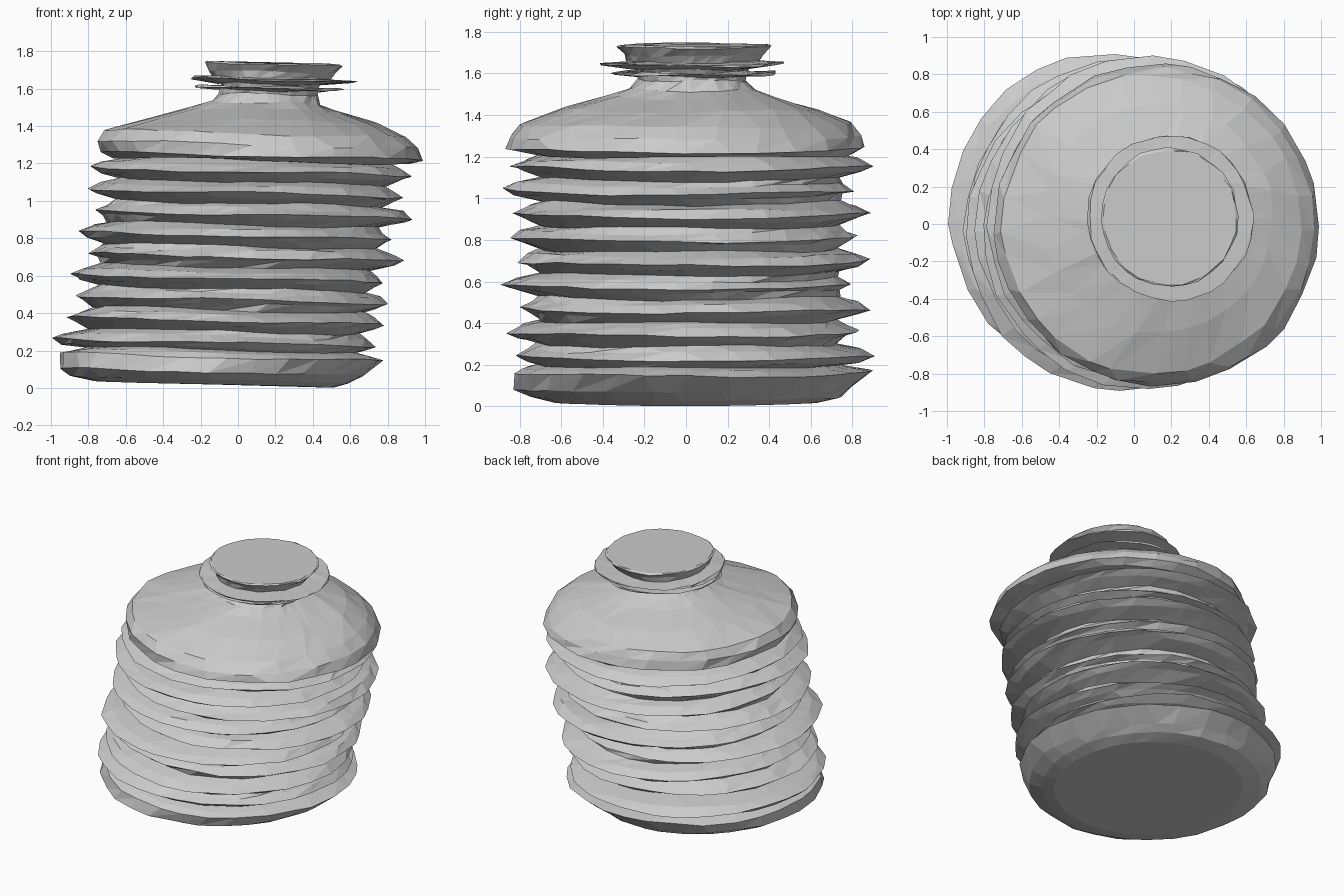
import bpy, bmesh, math, random

if "Cube" in bpy.data.objects:
    bpy.data.objects.remove(bpy.data.objects["Cube"])

random.seed(7)
SIDES = 28

grey = bpy.data.materials.new("light_grey")
grey.use_nodes = True
grey.diffuse_color = (0.6, 0.6, 0.6, 1)
grey.node_tree.nodes["Principled BSDF"].inputs["Base Color"].default_value = (0.6, 0.6, 0.6, 1)


def uneven_ring(rough, r, z, dx=0, dy=0):
    """Points of one wobbly ring, set off by dx, dy from the leaning centre line."""
    rough *= min(1, z / 0.1)  # the underside stays flat
    phase = random.uniform(0, math.tau)
    points = []
    for i in range(SIDES):
        a = math.tau * (i + random.uniform(-0.25, 0.25)) / SIDES
        rad = r + rough * (0.4 * math.sin(2 * a + phase) + random.uniform(-0.8, 0.8))
        x, y = rad * math.cos(a), rad * math.sin(a)
        dz = 0.5 * rough * (math.sin(3 * a + phase) + random.uniform(-0.6, 0.6))
        points.append((x + dx - 0.13 + 0.185 * z, y + dy + 0.02 * z, z - 0.025 * x + dz))
    return points


# Rings shared by neighbouring parts are made once, so the seams meet
shared = {}


def lathe(name, profile, rough=0.013, bottom=False, top=False):
    bm = bmesh.new()
    rings = []
    for spec in profile:
        if spec not in shared:
            shared[spec] = uneven_ring(rough, *spec)
        rings.append([bm.verts.new(p) for p in shared[spec]])
    for low, high in zip(rings, rings[1:]):
        for i in range(SIDES):
            j = (i + 1) % SIDES
            bm.faces.new((low[i], low[j], high[j]))
            bm.faces.new((low[i], high[j], high[i]))
    if bottom:
        bm.faces.new(rings[0][::-1])
    if top:
        bm.faces.new(rings[-1])
    mesh = bpy.data.meshes.new(name)
    bm.to_mesh(mesh)
    bm.free()
    mesh.materials.append(grey)
    bpy.context.collection.objects.link(bpy.data.objects.new(name, mesh))


# Bellows folds: sharp outer ridges (radius and sideways shift) with narrow valleys
ridges = [(0.865, -0.045, 0.04), (0.845, 0, -0.02), (0.84, 0.005, 0.04),
          (0.845, -0.035, -0.06), (0.845, 0.045, 0.02), (0.84, -0.03, -0.03),
          (0.855, 0.045, 0.015), (0.84, -0.02, -0.06), (0.865, -0.01, 0)]
folds = [(0.72, 0.203)]
for k, (r, dx, dy) in enumerate(ridges):
    z = 0.243 + 0.114 * k
    folds += [(r - 0.05, z - 0.022, dx, dy), (r, z, dx, dy),
              (r - 0.06, z + 0.034, dx, dy), (0.72, z + 0.06)]
lathe("bellows", folds)

# Rounded foot with a flat underside, its lip set off towards the left and back
lathe("base", [(0.64, 0.019), (0.745, 0.045, -0.03), (0.81, 0.085, -0.03, -0.015),
               (0.86, 0.165, 0.01, 0.03), (0.79, 0.187), folds[0]], bottom=True)

# Overhanging rim and sloping shoulder
shoulder_top = (0.3, 1.525)
lathe("shoulder", [folds[-1], (0.78, 1.215, 0.03), (0.86, 1.24, 0.03, -0.03), (0.85, 1.3, 0, -0.035),
                   (0.8, 1.36, -0.03, -0.03), (0.61, 1.43), (0.4, 1.49), shoulder_top])
lathe("neck", [shoulder_top, (0.26, 1.57), (0.265, 1.61), (0.3, 1.67)], 0.01)

# Two thin collars under the cap
lathe("lower_collar", [(0.27, 1.59), (0.395, 1.598), (0.395, 1.606), (0.27, 1.61)], 0.01)
lathe("upper_collar", [(0.28, 1.625), (0.44, 1.645, 0.02), (0.44, 1.652, 0.02), (0.3, 1.66)], 0.01)

# Flared cap with a flat lid
lathe("cap", [(0.315, 1.655), (0.335, 1.69), (0.37, 1.73), (0.36, 1.738)], 0.008,
      bottom=True, top=True)
